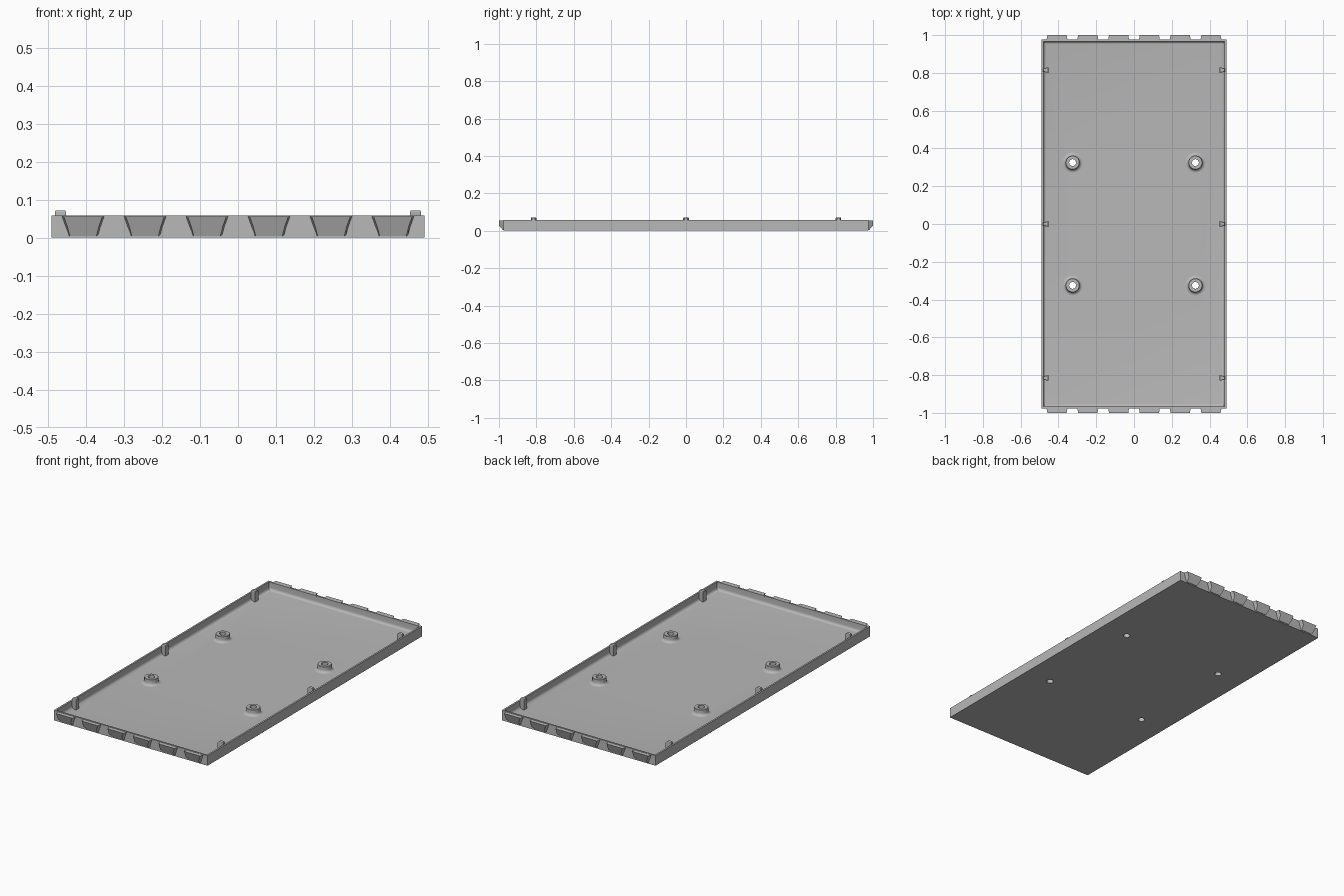
import bpy, bmesh, math

cube = bpy.data.objects.get("Cube")
if cube:
    bpy.data.objects.remove(cube, do_unlink=True)

GREY = (0.48, 0.48, 0.48, 1)
mat = bpy.data.materials.new("plain grey")
mat.use_nodes = True
mat.diffuse_color = GREY
mat.node_tree.nodes["Principled BSDF"].inputs["Base Color"].default_value = GREY

HX, HY, H = 0.49, 0.977, 0.058     # tray half sizes and height
WALL, FLOOR = 0.014, 0.012
POST, HOLE = 0.325, 0.018          # standoff position and hole radius


def finish(bm, name, smooth=False):
    bmesh.ops.recalc_face_normals(bm, faces=bm.faces)
    me = bpy.data.meshes.new(name)
    bm.to_mesh(me)
    bm.free()
    me.materials.append(mat)
    ob = bpy.data.objects.new(name, me)
    bpy.context.collection.objects.link(ob)
    if smooth:
        shade(ob)
    return ob


def shade(ob):
    bpy.ops.object.select_all(action='DESELECT')
    ob.select_set(True)
    bpy.context.view_layer.objects.active = ob
    bpy.ops.object.shade_smooth_by_angle(angle=math.radians(35))


def loft(name, a, b):
    """Solid between two matching outlines."""
    bm = bmesh.new()
    va, vb = [bm.verts.new(p) for p in a], [bm.verts.new(p) for p in b]
    n = len(va)
    bm.faces.new(va)
    bm.faces.new(vb)
    for i in range(n):
        j = (i + 1) % n
        bm.faces.new((va[i], va[j], vb[j], vb[i]))
    return finish(bm, name)


def tray():
    bm = bmesh.new()
    bmesh.ops.create_cube(bm, size=1)
    for v in bm.verts:
        v.co = (v.co.x * 2 * HX, v.co.y * 2 * HY, (v.co.z + 0.5) * H)
    top = max(bm.faces, key=lambda f: f.calc_center_median().z)
    bmesh.ops.inset_region(bm, faces=[top], thickness=WALL)
    # Hollow out the inside, then round where the floor meets the walls
    new = bmesh.ops.extrude_face_region(bm, geom=[top])["geom"]
    floor = [f for f in new if isinstance(f, bmesh.types.BMFace)][0]
    if top.is_valid:
        bmesh.ops.delete(bm, geom=[top], context='FACES_ONLY')
    for v in floor.verts:
        v.co.z = FLOOR
    bmesh.ops.bevel(bm, geom=list(floor.edges), offset=0.016, segments=5,
                    profile=0.5, affect='EDGES')
    ob = finish(bm, "tray")
    # Screw holes through the floor
    bm = bmesh.new()
    for sx in (-1, 1):
        for sy in (-1, 1):
            vs = bmesh.ops.create_cone(bm, cap_ends=True, segments=32, radius1=HOLE,
                                       radius2=HOLE, depth=0.1)["verts"]
            bmesh.ops.translate(bm, verts=vs, vec=(sx * POST, sy * POST, 0))
    cutter = finish(bm, "hole_cutter")
    cutter.hide_render = True
    mod = ob.modifiers.new("holes", 'BOOLEAN')
    mod.operation, mod.solver, mod.object = 'DIFFERENCE', 'EXACT', cutter
    bpy.context.view_layer.objects.active = ob
    bpy.ops.object.modifier_apply(modifier=mod.name)
    bpy.data.objects.remove(cutter, do_unlink=True)
    shade(ob)


def standoff(name, x, y):
    # Lathe: bore, flat rim, straight side, flared foot
    prof = [(HOLE, FLOOR), (HOLE, 0.047), (0.035, 0.047), (0.037, 0.045)]
    r = 0.016
    for i in range(6):
        a = i / 5 * math.pi / 2
        prof.append((0.037 + r * (1 - math.cos(a)), FLOOR + r * (1 - math.sin(a))))
    n = 32
    bm = bmesh.new()
    rings = [[bm.verts.new((x + rad * math.cos(2 * math.pi * k / n),
                            y + rad * math.sin(2 * math.pi * k / n), z))
              for k in range(n)] for rad, z in prof]
    for a, b in zip(rings, rings[1:]):
        for k in range(n):
            j = (k + 1) % n
            bm.faces.new((a[k], a[j], b[j], b[k]))
    finish(bm, name, smooth=True)


def end_tab(name, cx, s):
    # Tapered tab: upright outer face above a sloped underside
    def outline(shrink, ys):
        levels = [(0.056, 0.056), (0.046, 0.028), (0.040, 0.005)]
        left = [(cx - w + shrink, s * y, z) for (w, z), y in zip(levels, ys)]
        right = [(cx + w - shrink, s * y, z) for (w, z), y in zip(levels, ys)]
        return left + right[::-1]
    loft(name, outline(0, (HY - 0.004,) * 3), outline(0.005, (1.0, 1.0, HY + 0.003)))


def side_clip(name, s, y):
    # Wedge rib standing above the rim, wider toward the inside
    def outline(z, k):
        return [(s * (0.467 + dx * k), y + dy * k, z) for dx, dy in
                ((0.015, -0.009), (0.015, 0.009), (-0.015, 0.015), (-0.015, -0.015))]
    loft(name, outline(FLOOR - 0.002, 1), outline(0.068, 1))
    loft(name + "_cap", outline(0.068, 1), outline(0.072, 0.8))


tray()
for sx, side in ((1, "left"), (-1, "right")):
    for sy, end in ((-1, "front"), (1, "back")):
        standoff(f"standoff_{end}_{side}", sx * POST, sy * POST)
    for i, where in enumerate(("front", "middle", "back")):
        side_clip(f"side_clip_{where}_{side}", sx, (i - 1) * 0.815)
for s, end in ((-1, "front"), (1, "back")):
    for i in range(6):
        end_tab(f"end_tab_{end}_{i + 1}", (i - 2.5) * 0.163, s)
